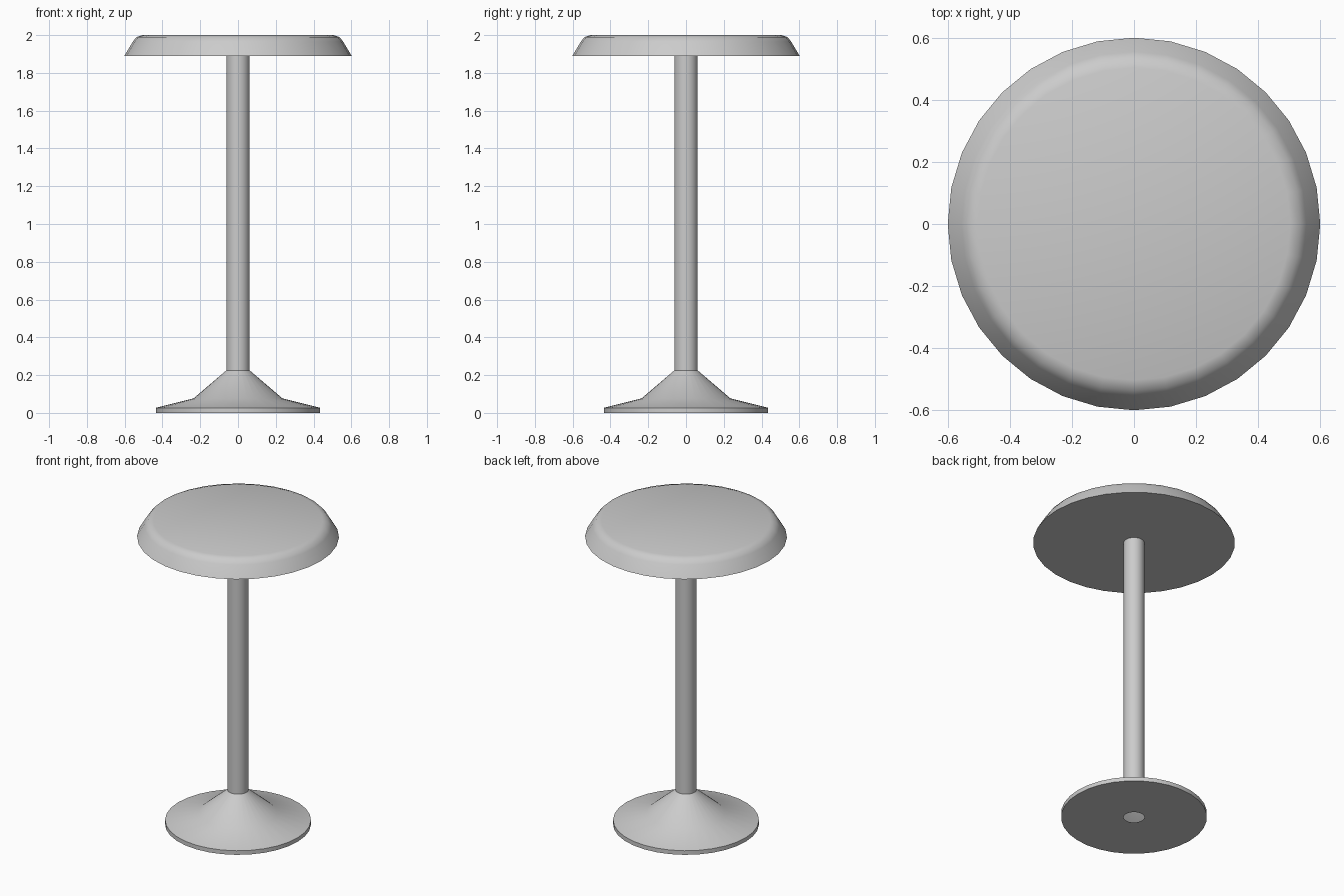
import bpy, bmesh
from math import cos, sin, pi, radians

if "Cube" in bpy.data.objects:
    bpy.data.objects.remove(bpy.data.objects["Cube"])


def lathe(name, profile, sides=32, cap_start=False, cap_end=False, angle=30):
    """Revolve (radius, height) points, listed bottom to top, around z."""
    bm = bmesh.new()
    rings = [[bm.verts.new((r * cos(2 * pi * i / sides), r * sin(2 * pi * i / sides), z))
              for i in range(sides)] for r, z in profile]
    for a, b in zip(rings, rings[1:]):
        for i in range(sides):
            j = (i + 1) % sides
            bm.faces.new((a[i], a[j], b[j], b[i]))
    if cap_start:
        bm.faces.new(rings[0][::-1])
    if cap_end:
        bm.faces.new(rings[-1])
    mesh = bpy.data.meshes.new(name)
    bm.to_mesh(mesh)
    bm.free()
    obj = bpy.data.objects.new(name, mesh)
    bpy.context.collection.objects.link(obj)
    bpy.ops.object.select_all(action='DESELECT')
    obj.select_set(True)
    bpy.context.view_layer.objects.active = obj
    bpy.ops.object.shade_smooth_by_angle(angle=radians(angle))
    return obj


# Hollow flared foot, with a hole in its underside
lathe("base", [(0.062, 0), (0.435, 0), (0.435, 0.027), (0.235, 0.077), (0.062, 0.225)])

# Open tube from the foot to the seat
lathe("pole", [(0.062, 0.225), (0.062, 1.89)])

# Round seat with a sloped side and rounded top edge
lathe("seat", [(0.602, 1.89), (0.557, 1.965), (0.538, 1.989), (0.505, 2.0)],
      cap_start=True, cap_end=True, angle=40)
